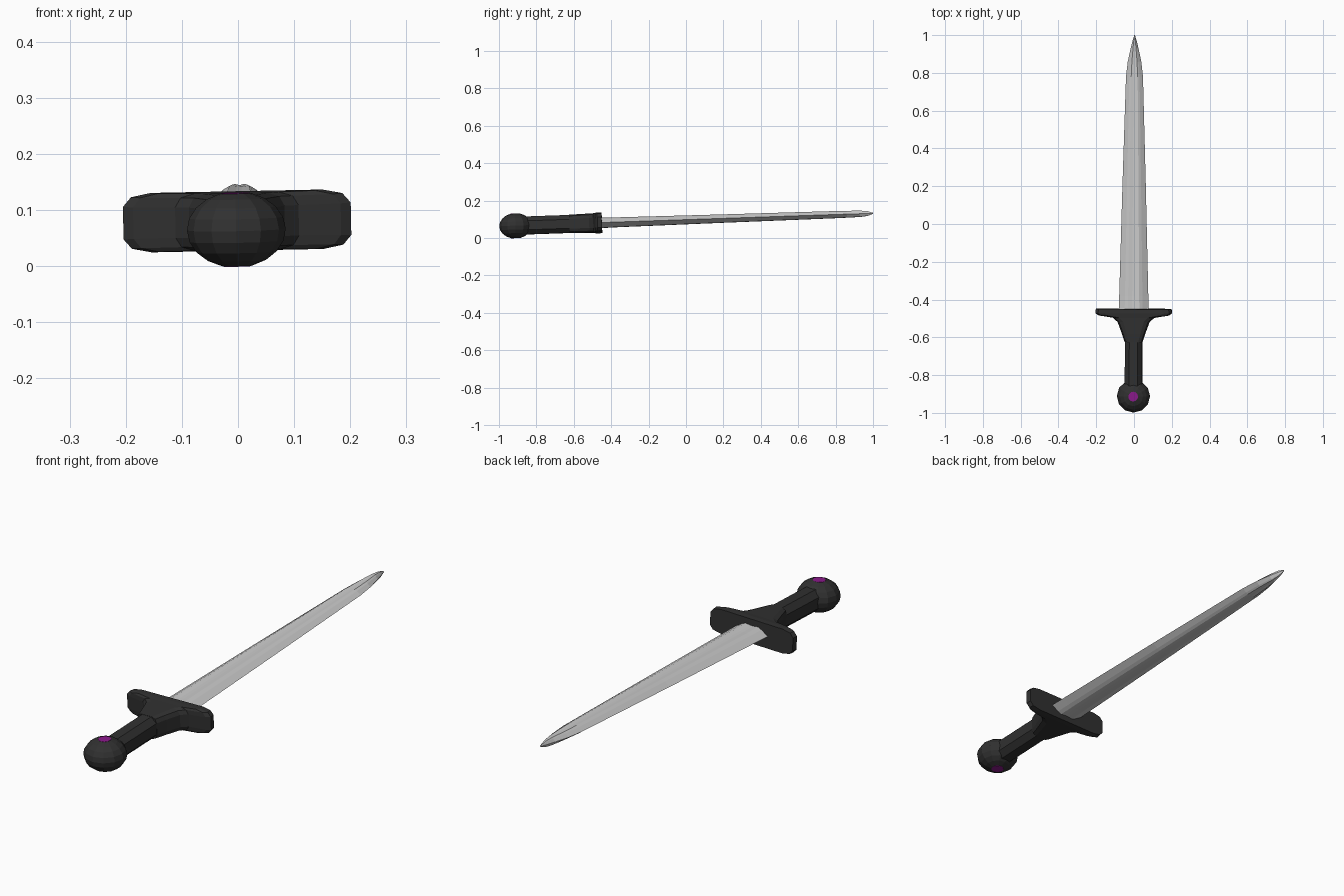
import bpy, bmesh, math
from mathutils import Matrix, Euler

if "Cube" in bpy.data.objects:
    bpy.data.objects.remove(bpy.data.objects["Cube"])

# The sword lies along y with a slight pitch, roll and yaw
POSE = Matrix.Translation((0, 0, 0.097)) @ Euler((0.035, -0.02, -0.004)).to_matrix().to_4x4()


def material(name, rgb):
    m = bpy.data.materials.new(name)
    m.diffuse_color = (*rgb, 1)
    m.use_nodes = True
    m.node_tree.nodes["Principled BSDF"].inputs["Base Color"].default_value = m.diffuse_color
    return m


dark = material("dark_leather", (0.03, 0.03, 0.03))
purple = material("purple_gem", (0.26, 0.01, 0.26))


def finish(bm, name, mat=None):
    bmesh.ops.recalc_face_normals(bm, faces=bm.faces)
    bm.transform(POSE)
    mesh = bpy.data.meshes.new(name)
    bm.to_mesh(mesh)
    bm.free()
    ob = bpy.data.objects.new(name, mesh)
    bpy.context.collection.objects.link(ob)
    if mat:
        mesh.materials.append(mat)
    return ob


def loft(name, sections, mat=None):
    """Skin a list of (y, [(x, z), ...]) cross-sections."""
    bm = bmesh.new()
    rings = [[bm.verts.new((x, y, z)) for x, z in pts] for y, pts in sections]
    n = len(rings[0])
    for a, b in zip(rings, rings[1:]):
        for i in range(n):
            j = (i + 1) % n
            bm.faces.new((a[i], a[j], b[j], b[i]))
    bm.faces.new(rings[0])
    bm.faces.new(rings[-1])
    return finish(bm, name, mat)


def rounded(w, h, rx, rz, steps=2):
    """Rectangle of half size w, h with faceted elliptical corners."""
    pts = []
    for k, (sx, sz) in enumerate([(1, 1), (-1, 1), (-1, -1), (1, -1)]):
        for s in range(steps + 1):
            a = math.pi / 2 * (k + s / steps)
            pts.append((sx * (w - rx) + rx * math.cos(a), sz * (h - rz) + rz * math.sin(a)))
    return pts


# Blade: sharp edges, two ridges and a shallow central fuller
UPPER = [(1, 0), (0.6, 0.72), (0.38, 1), (0.1, 0.9), (-0.1, 0.9), (-0.38, 1), (-0.6, 0.72)]
UNIT = UPPER + [(-1, 0)] + [(x, -z) for x, z in reversed(UPPER[1:])]
blade = [(-0.47, 0.08, 0.028), (-0.38, 0.077, 0.026), (0.2, 0.062, 0.022),
         (0.78, 0.045, 0.019), (0.86, 0.036, 0.018), (0.93, 0.021, 0.017),
         (0.97, 0.011, 0.013), (1.0, 0.002, 0.003)]
loft("blade", [(y, [(x * w, z * h) for x, z in UNIT]) for y, w, h in blade])

# Guard: wide rounded plate that narrows into the grip
guard = [(-0.45, 0.2, 0.052, 0.05), (-0.473, 0.203, 0.053, 0.05), (-0.484, 0.185, 0.052, 0.045),
         (-0.496, 0.11, 0.051, 0.035), (-0.518, 0.085, 0.051, 0.03),
         (-0.58, 0.062, 0.05, 0.025), (-0.625, 0.047, 0.049, 0.022)]
loft("guard", [(y, rounded(w, h, r, 0.024)) for y, w, h, r in guard], dark)

# Grip: eight-sided handle
loft("grip", [(y, rounded(0.046, 0.048, 0.024, 0.024, 1)) for y in (-0.86, -0.61)], dark)

# Pommel: flattened faceted ball with flat poles
CENTRE = Matrix.Translation((0, -0.912, 0))
bm = bmesh.new()
bmesh.ops.create_uvsphere(bm, u_segments=12, v_segments=10, radius=1)
for v in bm.verts:
    v.co.z = max(-0.951, min(0.951, v.co.z))
bm.transform(CENTRE @ Matrix.Diagonal((0.088, 0.087, 0.068, 1)))
finish(bm, "pommel", dark)

# Gem: set through the pommel, showing on both faces
bm = bmesh.new()
bmesh.ops.create_cone(bm, cap_ends=True, segments=12, radius1=0.026, radius2=0.026,
                      depth=0.131, matrix=CENTRE)
finish(bm, "pommel_gem", purple)
